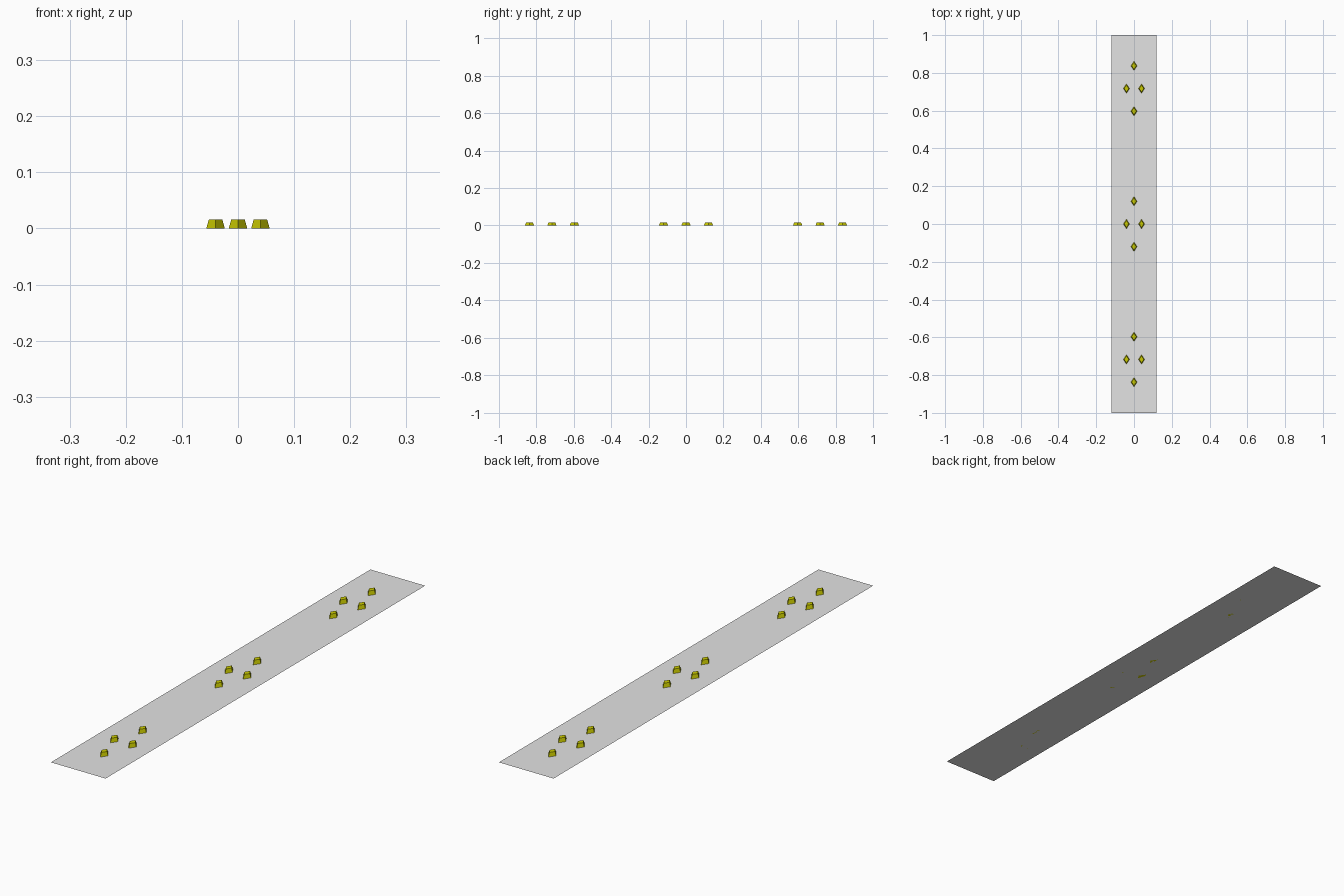
import bpy, bmesh

if "Cube" in bpy.data.objects:
    bpy.data.objects.remove(bpy.data.objects["Cube"])


def material(name, rgb):
    m = bpy.data.materials.new(name)
    m.diffuse_color = (*rgb, 1)
    m.use_nodes = True
    m.node_tree.nodes["Principled BSDF"].inputs["Base Color"].default_value = m.diffuse_color
    return m


GREY = material("light grey", (0.77, 0.77, 0.77))
YELLOW = material("olive yellow", (0.60, 0.60, 0.0))


def add_object(name, bm, mat):
    bmesh.ops.recalc_face_normals(bm, faces=bm.faces)
    mesh = bpy.data.meshes.new(name)
    bm.to_mesh(mesh)
    bm.free()
    mesh.materials.append(mat)
    obj = bpy.data.objects.new(name, mesh)
    bpy.context.collection.objects.link(obj)
    return obj


def diamond(bm, x, y, z, rx, ry):
    return [bm.verts.new((x + dx * rx, y + dy * ry, z))
            for dx, dy in ((1, 0), (0, 1), (-1, 0), (0, -1))]


# Thin strip, a single flat sheet facing up
bm = bmesh.new()
bm.faces.new([bm.verts.new((sx * 0.12, sy * 1.0, 0))
              for sx, sy in ((-1, -1), (1, -1), (1, 1), (-1, 1))])
strip = add_object("base_strip", bm, GREY)
if strip.data.polygons[0].normal.z < 0:
    strip.data.flip_normals()

# Three clusters of four tapered diamond studs
HEIGHT = 0.016
for group, gy in (("front", -0.717), ("middle", 0.0), ("back", 0.717)):
    bm = bmesh.new()
    for x, y in ((0, 0.12), (0, -0.12), (0.04, 0), (-0.04, 0)):
        low = diamond(bm, x, gy + y, 0, 0.0165, 0.025)
        top = diamond(bm, x, gy + y, HEIGHT, 0.012, 0.018)
        bm.faces.new(low[::-1])
        bm.faces.new(top)
        for i in range(4):
            j = (i + 1) % 4
            bm.faces.new((low[i], low[j], top[j], top[i]))
    add_object(group + "_studs", bm, YELLOW)
